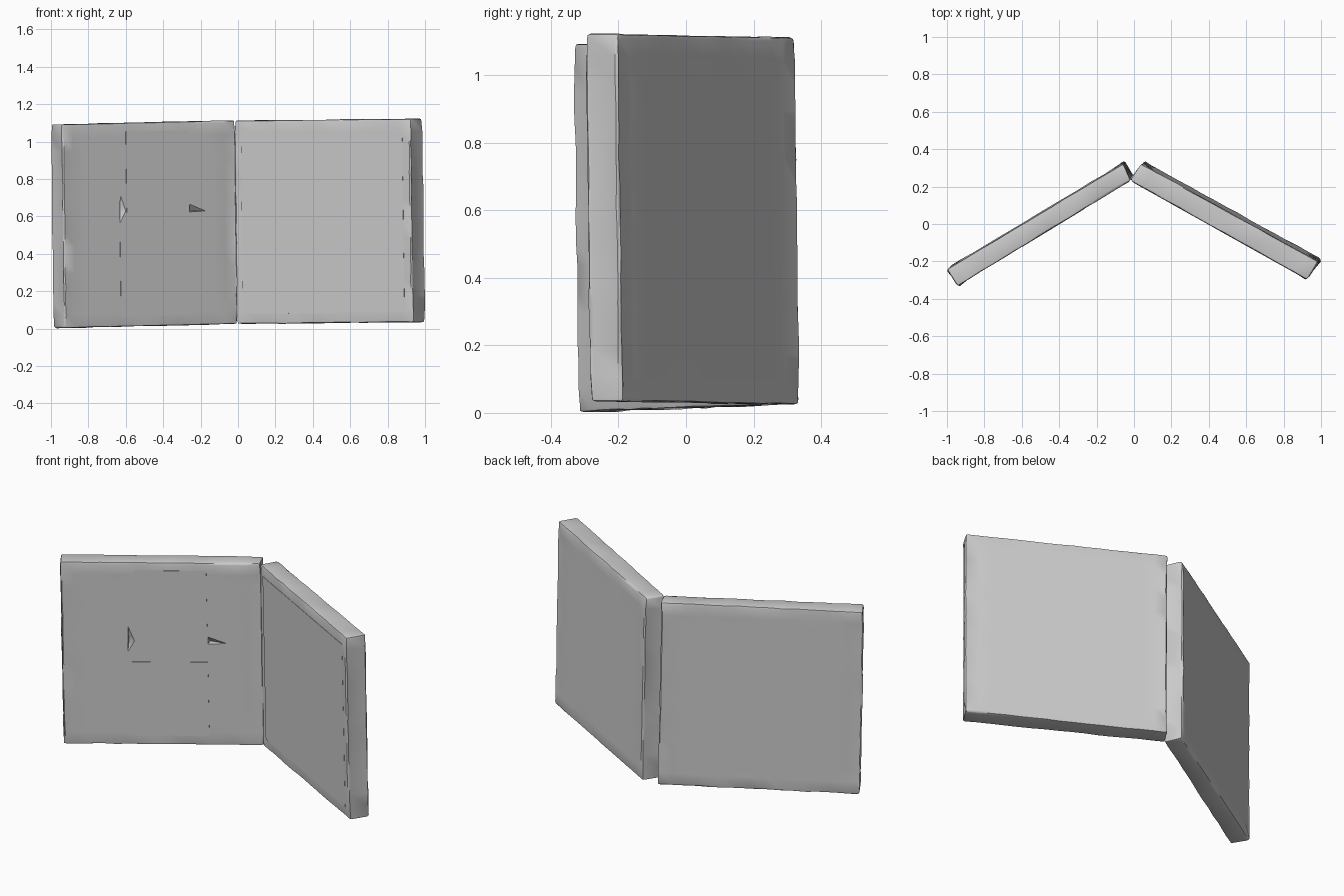
import bpy, bmesh, random
from mathutils import Vector

random.seed(4)
if "Cube" in bpy.data.objects:
    bpy.data.objects.remove(bpy.data.objects["Cube"])

grey = bpy.data.materials.new("light grey")
grey.use_nodes = True
colour = (0.6, 0.6, 0.6, 1)
grey.diffuse_color = colour
grey.node_tree.nodes["Principled BSDF"].inputs["Base Color"].default_value = colour


def make_object(name, bm):
    bmesh.ops.recalc_face_normals(bm, faces=bm.faces)
    mesh = bpy.data.meshes.new(name)
    bm.to_mesh(mesh)
    bm.free()
    mesh.materials.append(grey)
    obj = bpy.data.objects.new(name, mesh)
    bpy.context.collection.objects.link(obj)
    return obj


def smooth(obj, angle):
    bpy.ops.object.select_all(action="DESELECT")
    obj.select_set(True)
    bpy.context.view_layer.objects.active = obj
    bpy.ops.object.shade_smooth_by_angle(angle=angle)


class Frame:
    """Maps u (along), v (front to back), w (up) in 0..1 onto a leaning panel."""

    def __init__(self, front, back, low, high):
        self.front = [Vector(p) for p in front]
        self.back = [Vector(p) for p in back]
        self.low, self.high = low, high

    def at(self, u, v, w):
        p = self.front[0].lerp(self.front[1], u).lerp(self.back[0].lerp(self.back[1], u), v)
        bottom = self.low[0] + (self.low[1] - self.low[0]) * u
        top = self.high[0] + (self.high[1] - self.high[0]) * u
        lean = 0.014 * (0.5 - w)
        return Vector((p.x + lean, p.y + lean, bottom + (top - bottom) * w))


def panel(name, frame):
    # Slab with softly worn, uneven edges
    bm = bmesh.new()
    bmesh.ops.create_cube(bm, size=1)
    long_edges = [e for e in bm.edges if abs(e.verts[0].co.y - e.verts[1].co.y) < 0.1]
    bmesh.ops.subdivide_edges(bm, edges=long_edges, cuts=14, use_grid_fill=True)
    for v in bm.verts:
        v.co = frame.at(*(v.co + Vector((0.5, 0.5, 0.5))))
    sharp = [e for e in bm.edges if e.calc_face_angle(0) > 0.8]
    worn = bmesh.ops.bevel(bm, geom=sharp, offset=0.012, segments=2, profile=0.6, affect="EDGES")
    for v in worn["verts"]:
        v.co += Vector([random.uniform(-0.002, 0.002) for _ in range(3)])
    return make_object(name, bm)


def inlay(name, frame, u0, u1, w0, w1):
    # Thin plate lying on the front face
    bm = bmesh.new()
    bmesh.ops.create_cube(bm, size=1)
    for v in bm.verts:
        v.co = frame.at(u1 if v.co.x > 0 else u0, 0.1 if v.co.y > 0 else -0.02,
                        w1 if v.co.z > 0 else w0)
    return make_object(name, bm)


def notch(obj, frame, corners, tip):
    # Chip cut from the front face with a three-sided spike
    bm = bmesh.new()
    base = [bm.verts.new(frame.at(u, -0.05, w)) for u, w in corners]
    apex = bm.verts.new(frame.at(tip[0], 0.3, tip[1]))
    bm.faces.new(base)
    for i in range(3):
        bm.faces.new((base[i], base[(i + 1) % 3], apex))
    cutter = make_object("notch_cutter", bm)
    cutter.hide_render = True
    mod = obj.modifiers.new("notch", "BOOLEAN")
    mod.operation, mod.object, mod.solver = "DIFFERENCE", cutter, "EXACT"
    bpy.context.view_layer.objects.active = obj
    bpy.ops.object.modifier_apply(modifier=mod.name)
    bpy.data.objects.remove(cutter)


# Two panels meeting at the middle like a folding screen
right_frame = Frame([(-0.938, -0.325), (-0.01, 0.24)], [(-0.993, -0.235), (-0.052, 0.328)],
                    (0.003, 0.026), (1.092, 1.113))
left_frame = Frame([(-0.012, 0.238), (0.932, -0.29)], [(0.045, 0.328), (0.992, -0.193)],
                   (0.025, 0.035), (1.113, 1.122))
right_panel = panel("right_panel", right_frame)
left_panel = panel("left_panel", left_frame)

# Chips beside the upper inlay
notch(right_panel, right_frame, [(0.33, 0.5), (0.37, 0.57), (0.335, 0.66)], (0.335, 0.56))
notch(right_panel, right_frame, [(0.73, 0.555), (0.84, 0.558), (0.73, 0.6)], (0.74, 0.56))

# Front inlays
inlay("upper_inlay", right_frame, 0.37, 0.73, 0.56, 0.957)
inlay("lower_inlay", right_frame, 0.33, 0.73, 0.05, 0.455)
inlay("left_inlay", left_frame, 0.036, 0.95, 0.05, 0.945)

for obj in (right_panel, left_panel):
    smooth(obj, 0.7)
